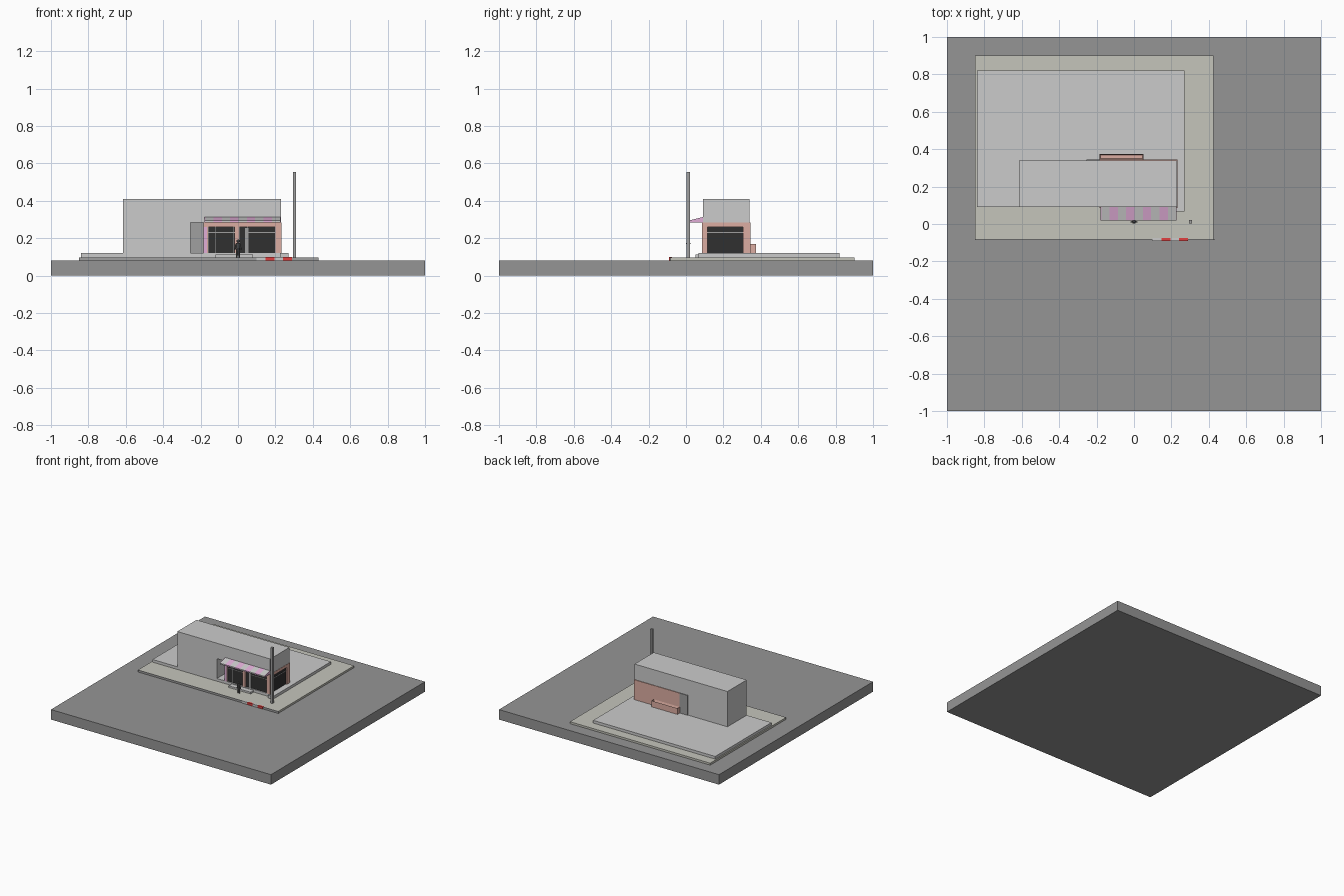
import bpy, bmesh
from mathutils import Vector

if "Cube" in bpy.data.objects:
    bpy.data.objects.remove(bpy.data.objects["Cube"])

def mat(name, r, g, b):
    m = bpy.data.materials.new(name)
    m.diffuse_color = (r, g, b, 1)
    m.use_nodes = True
    m.node_tree.nodes["Principled BSDF"].inputs["Base Color"].default_value = m.diffuse_color
    return m

asphalt = mat("asphalt", 0.30, 0.30, 0.30)
paving = mat("paving", 0.56, 0.56, 0.50)
salmon = mat("salmon", 0.72, 0.42, 0.36)
violet = mat("violet", 0.75, 0.42, 0.68)
glass = mat("glass", 0.03, 0.03, 0.03)
red = mat("red", 0.75, 0.05, 0.05)
dark = mat("dark", 0.12, 0.12, 0.12)
metal = mat("metal", 0.35, 0.35, 0.35)

def finish(name, bm, m):
    bmesh.ops.recalc_face_normals(bm, faces=bm.faces)
    me = bpy.data.meshes.new(name)
    bm.to_mesh(me)
    bm.free()
    ob = bpy.data.objects.new(name, me)
    bpy.context.collection.objects.link(ob)
    if m:
        me.materials.append(m)
    return ob

def box(name, x0, x1, y0, y1, z0, z1, m=None):
    bm = bmesh.new()
    bmesh.ops.create_cube(bm, size=1)
    for v in bm.verts:
        v.co = ((x0 + x1) / 2 + v.co.x * (x1 - x0),
                (y0 + y1) / 2 + v.co.y * (y1 - y0),
                (z0 + z1) / 2 + v.co.z * (z1 - z0))
    return finish(name, bm, m)

def extrude_x(name, profile, x0, x1, m=None):
    """Extrude a (y, z) outline along x."""
    bm = bmesh.new()
    f = bm.faces.new([bm.verts.new((x0, y, z)) for y, z in profile])
    r = bmesh.ops.extrude_face_region(bm, geom=[f])
    bmesh.ops.translate(bm, vec=(x1 - x0, 0, 0),
                        verts=[v for v in r["geom"] if isinstance(v, bmesh.types.BMVert)])
    return finish(name, bm, m)

def limb(name, a, b, r1, r2, m):
    """Tapered cylinder between two points."""
    a, b = Vector(a), Vector(b)
    bm = bmesh.new()
    bmesh.ops.create_cone(bm, cap_ends=True, segments=8, radius1=r1, radius2=r2, depth=(b - a).length)
    bmesh.ops.rotate(bm, verts=bm.verts, cent=(0, 0, 0),
                     matrix=Vector((0, 0, 1)).rotation_difference(b - a).to_matrix())
    bmesh.ops.translate(bm, verts=bm.verts, vec=(a + b) / 2)
    return finish(name, bm, m)

# Ground, pavement and building plinth
box("road", -1, 1, -1, 1, 0, 0.082, asphalt)
box("pavement", -0.85, 0.425, -0.08, 0.90, 0.08, 0.098, paving)
box("plinth", -0.84, 0.27, 0.09, 0.82, 0.09, 0.12)
box("shop_plinth", 0.225, 0.27, 0.067, 0.09, 0.09, 0.12)
box("door_step", -0.12, 0.08, 0.05, 0.09, 0.098, 0.112)

# Kerb with painted stretch
box("kerb", -0.85, 0.43, -0.086, -0.08, 0.08, 0.098, metal)
for i in range(4):
    x = 0.10 + i * 0.047
    box(f"kerb_stripe_{i}", x, x + 0.047, -0.09, -0.075, 0.08, 0.1, red if i % 2 else None)

# Main building: full-height left part, upper storey over the shop
extrude_left = box("left_block", -0.615, -0.255, 0.09, 0.34, 0.12, 0.41)
box("upper_storey", -0.255, 0.23, 0.09, 0.34, 0.283, 0.41)
box("passage_door", -0.255, -0.183, 0.335, 0.345, 0.12, 0.283, metal)

# Shop core, coloured facing, columns
box("shop_glass_core", -0.165, 0.222, 0.098, 0.335, 0.12, 0.283, glass)
box("violet_side_wall", -0.185, -0.162, 0.088, 0.338, 0.12, 0.283, violet)
box("back_wall", -0.185, 0.23, 0.333, 0.345, 0.12, 0.283, salmon)
for i, (x0, x1) in enumerate([(-0.165, -0.16), (-0.02, 0.005), (0.20, 0.232)]):
    box(f"front_column_{i}", x0, x1, 0.086, 0.115, 0.12, 0.262, salmon)
box("front_lintel", -0.185, 0.232, 0.086, 0.115, 0.26, 0.284, salmon)
box("side_column", 0.21, 0.232, 0.305, 0.345, 0.12, 0.262, salmon)
box("side_front_column", 0.21, 0.232, 0.086, 0.115, 0.12, 0.262, salmon)
box("side_lintel", 0.21, 0.232, 0.086, 0.345, 0.26, 0.284, salmon)

# Window and door frames
for i, x in enumerate([-0.158, -0.118, -0.022, 0.007, 0.05, 0.198]):
    box(f"front_mullion_{i}", x - 0.0015, x + 0.0015, 0.094, 0.099, 0.12, 0.26, metal)
for i, (x0, x1) in enumerate([(-0.16, -0.02), (0.05, 0.20)]):
    box(f"front_transom_{i}", x0, x1, 0.094, 0.099, 0.228, 0.232, metal)
box("door_frame_post", 0.038, 0.056, 0.09, 0.099, 0.12, 0.255, metal)
box("side_transom", 0.221, 0.226, 0.115, 0.305, 0.228, 0.232, metal)

# Planter behind the shop
planter = box("planter", -0.185, 0.05, 0.345, 0.375, 0.12, 0.17, salmon)
bm = bmesh.new()
bm.from_mesh(planter.data)
top = [f for f in bm.faces if f.normal.z > 0.9]
bmesh.ops.inset_region(bm, faces=top, thickness=0.008)
bmesh.ops.translate(bm, verts=top[0].verts, vec=(0, 0, -0.02))
bm.to_mesh(planter.data)
bm.free()

# Striped sloping awning
outline = [(0.09, 0.285), (0.018, 0.285), (0.018, 0.295), (0.09, 0.313)]
w = 0.40 / 9
for i in range(9):
    x = -0.175 + i * w
    extrude_x(f"awning_stripe_{i}", outline, x, x + w, violet if i % 2 else None)
for i, x in enumerate([-0.178, 0.225]):
    extrude_x(f"awning_cheek_{i}", outline, x, x + 0.003, violet)

# Street pole
box("street_pole", 0.293, 0.311, 0.003, 0.021, 0.09, 0.555, metal)

# Standing figure
for s in (-1, 1):
    limb("figure_leg", (s * 0.006, 0.012, 0.098), (s * 0.005, 0.012, 0.143), 0.004, 0.006, dark)
    limb("figure_arm", (s * 0.016, 0.010, 0.138), (s * 0.010, 0.012, 0.172), 0.003, 0.004, dark)
limb("figure_torso", (0, 0.012, 0.14), (0, 0.012, 0.175), 0.009, 0.011, dark)
bm = bmesh.new()
bmesh.ops.create_icosphere(bm, subdivisions=2, radius=0.009)
bmesh.ops.translate(bm, verts=bm.verts, vec=(0, 0.012, 0.184))
finish("figure_head", bm, dark)
